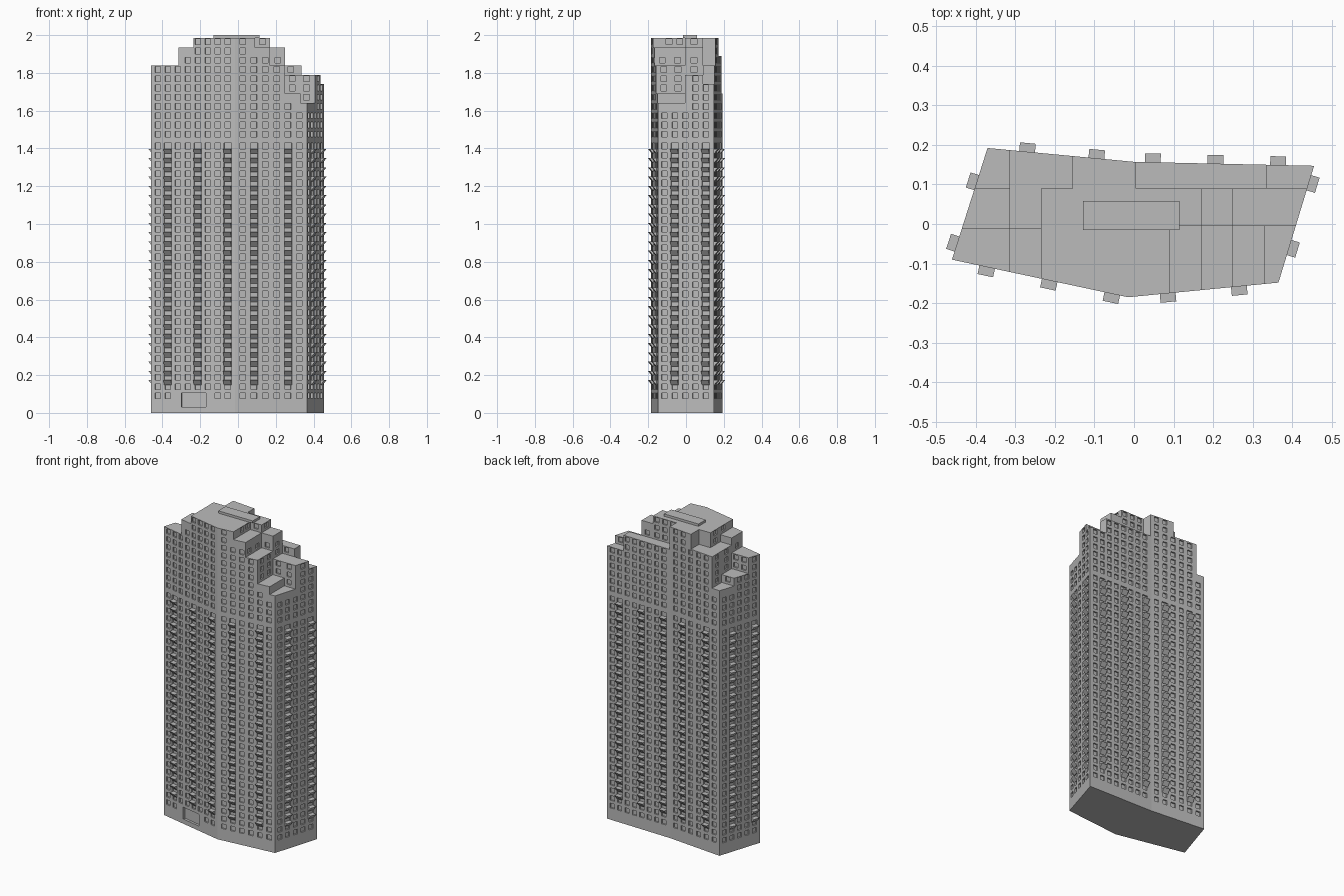
import bpy, bmesh, math
from mathutils import Vector, Matrix

cube = bpy.data.objects.get("Cube")
if cube:
    bpy.data.objects.remove(cube, do_unlink=True)

concrete = bpy.data.materials.new("grey concrete")
concrete.use_nodes = True
concrete.diffuse_color = (0.5, 0.5, 0.5, 1)
concrete.node_tree.nodes["Principled BSDF"].inputs["Base Color"].default_value = (0.5, 0.5, 0.5, 1)

ROOF, FLOOR, WIN_H, WIN_W, RECESS = 1.985, 0.049, 0.03, 0.03, 0.009
DOOR_W, LOW_ROWS = 0.04, 28

# Six-sided plan, anticlockwise
plan = [Vector(p) for p in ((-.46, -.09), (-.015, -.185), (.365, -.148),
                            (.455, .147), (0, .157), (-.37, .192))]
# First balcony and balcony spacing along each wall, as fractions
bays = [(.2, .355), (.263, .474), (.3, .555), (.2, .348), (.257, .473), (.31, .55)]

# Terraces cut from the top: x range, y range, level (highest first)
terraces = [
    (.09, 1, -1, -.005, 1.935), (.17, 1, -1, 1, 1.935), (-1, -.235, -1, 1, 1.935),
    (-1, -.235, -.01, 1, 1.89), (-1, -.155, .09, 1, 1.89),
    (.005, 1, .09, 1, 1.84), (.25, 1, -1, 1, 1.84), (.17, 1, -1, -.005, 1.84),
    (-1, -.315, -1, 1, 1.84), (.25, 1, -1, .09, 1.79),
    (.335, 1, .09, 1, 1.74), (-1, -.315, -.01, 1, 1.74),
    (.25, 1, -1, -.005, 1.69), (-1, -.315, .09, 1, 1.69), (.33, 1, -1, -.005, 1.64)]

# Set-back walls between terraces, as plan segments
setbacks = [((.09, -.175), (.09, -.005)), ((.17, -.165), (.17, -.005)), ((.17, -.005), (.17, .09)),
            ((.25, -.155), (.25, -.005)), ((.25, -.005), (.25, .09)),
            ((.09, -.005), (.17, -.005)), ((.17, -.005), (.25, -.005)), ((.25, -.005), (.40, -.005)),
            ((.005, .09), (.17, .09)), ((.17, .09), (.25, .09)), ((.25, .09), (.43, .09)),
            ((-.235, -.14), (-.235, -.01)), ((-.235, -.01), (-.235, .09)),
            ((-.315, -.12), (-.315, -.01)), ((-.315, -.01), (-.315, .09)), ((-.315, .09), (-.315, .18)),
            ((-.43, -.01), (-.315, -.01)), ((-.315, -.01), (-.235, -.01)), ((-.4, .09), (-.315, .09))]


def inside(p):
    return all((b - a).cross(p - a) > 0 for a, b in zip(plan, plan[1:] + plan[:1]))


def level(p):
    """Roof height above a plan point."""
    return min([ROOF] + [h for x0, x1, y0, y1, h in terraces if x0 < p.x < x1 and y0 < p.y < y1])


def make_object(name, bm):
    mesh = bpy.data.meshes.new(name)
    bm.to_mesh(mesh)
    bm.free()
    mesh.materials.append(concrete)
    obj = bpy.data.objects.new(name, mesh)
    bpy.context.collection.objects.link(obj)
    return obj


def box(bm, centre, size, along=Vector((1, 0))):
    """Box whose first axis follows a plan direction."""
    turn = Matrix.Rotation(math.atan2(along.y, along.x), 4, 'Z')
    bmesh.ops.create_cube(bm, size=1, matrix=Matrix.Translation(centre) @ turn @ Matrix.Diagonal((*size, 1)))


def cut(target, bm):
    cutter = make_object("cutter", bm)
    cutter.hide_render = True
    mod = target.modifiers.new("cut", 'BOOLEAN')
    mod.operation, mod.solver, mod.object = 'DIFFERENCE', 'MANIFOLD', cutter
    bpy.context.view_layer.objects.active = target
    bpy.ops.object.modifier_apply(modifier=mod.name)
    bpy.data.objects.remove(cutter, do_unlink=True)


def opening(p, along, z, width, height=WIN_H, depth=RECESS):
    box(holes, (p.x, p.y, z + height / 2), (width, depth * 2, height), along)


def balcony(p, along, out, z):
    """Wedge with a flat top and an underside sloping back to the wall."""
    pts = []
    for side in (-DOOR_W / 2, DOOR_W / 2):
        for push, drop in ((0, 0), (.022, 0), (0, .026)):
            q = p + along * side + out * push
            pts.append(ledges.verts.new((q.x, q.y, z - drop)))
    bmesh.ops.convex_hull(ledges, input=pts)


def upper_rows(p, along, low, high):
    """Window rows of the upper storeys between two heights."""
    z = 1.46
    while z + WIN_H < high - .005:
        if z > low + .005:
            opening(p, along, z, WIN_W)
        z += FLOOR


# Tower body with stepped roof
bm = bmesh.new()
base = bm.faces.new([bm.verts.new((p.x, p.y, 0)) for p in plan])
top = bmesh.ops.extrude_face_region(bm, geom=[base])["geom"]
bmesh.ops.translate(bm, vec=(0, 0, ROOF), verts=[v for v in top if isinstance(v, bmesh.types.BMVert)])
bmesh.ops.recalc_face_normals(bm, faces=bm.faces)
tower = make_object("tower_body", bm)
for x0, x1, y0, y1, h in terraces:
    bm = bmesh.new()
    box(bm, ((x0 + x1) / 2, (y0 + y1) / 2, h + .5), (x1 - x0, y1 - y0, 1))
    cut(tower, bm)

# Windows, balcony doors and balconies on the outer walls
holes, ledges = bmesh.new(), bmesh.new()
for i, (first, step) in enumerate(bays):
    a, b = plan[i], plan[(i + 1) % len(plan)]
    along = (b - a).normalized()
    out = Vector((along.y, -along.x))
    length = (b - a).length
    for k in range(-3, 12):
        t = first + k * step / 3
        if min(t, 1 - t) * length < .026:
            continue
        p = a + (b - a) * t
        for row in range(LOW_ROWS):
            z = .075 + row * FLOOR
            if i == 0 and row == 0 and .3 < t < .7:
                continue
            has_balcony = k % 3 == 0 and row > 1
            opening(p, along, z, DOOR_W if has_balcony else WIN_W)
            if has_balcony:
                balcony(p, along, out, z)
        ends = [level(p + along * s - out * .002) for s in (-.018, .018)]
        upper_rows(p, along, 0, min(ends))

# Entrance recess
a, b = plan[0], plan[1]
opening(a.lerp(b, .505), (b - a).normalized(), .03, .133, .075, .015)

# Windows on the set-back walls
for a, b in setbacks:
    a, b = Vector(a), Vector(b)
    along = (b - a).normalized()
    out = Vector((along.y, -along.x))
    count = max(1, int((b - a).length / .055))
    for k in range(count):
        p = a.lerp(b, (k + .5) / count)
        if not all(inside(p + along * s + out * d) for s in (-.028, .028) for d in (-.012, .012)):
            continue
        sides = [[level(p + along * s + out * d) for s in (-.018, .018)] for d in (-.003, .003)]
        low, high = sorted(sides, key=sum)
        upper_rows(p, along, max(low), min(high))

cut(tower, holes)
make_object("balconies", ledges)

# Roof plant slab
bm = bmesh.new()
box(bm, (-.007, .021, ROOF + .0075), (.243, .073, .015))
make_object("roof_slab", bm)
